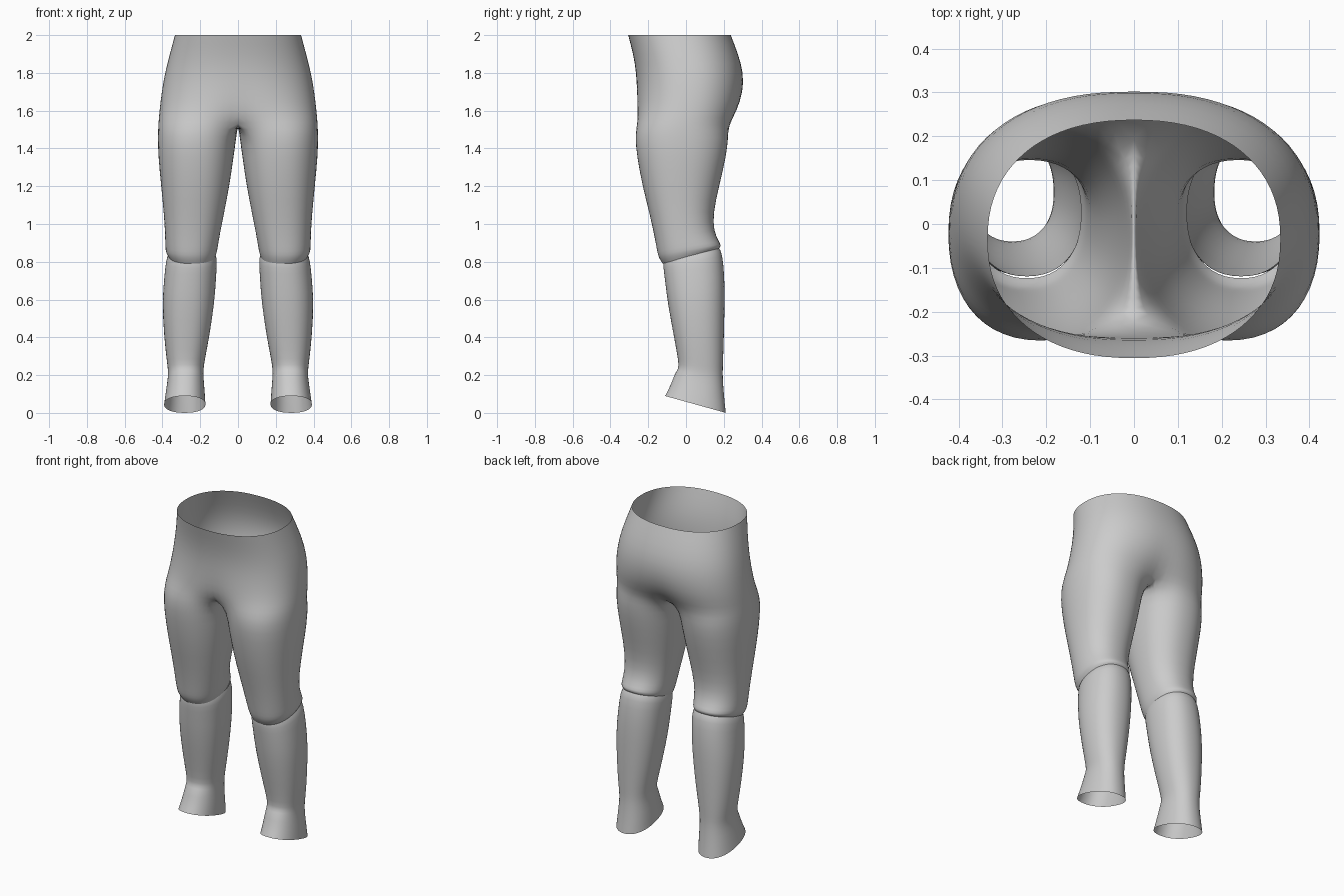
import bpy, bmesh
from math import sin, cos, radians, copysign

if "Cube" in bpy.data.objects:
    bpy.data.objects.remove(bpy.data.objects["Cube"])

OUT, INN = 20, 7          # outer steps and inner-thigh points of each half ring
POW = 2 / 2.25            # slightly squared ellipses


def oval(cx, cy, rx, ry, deg):
    c, s = cos(radians(deg)), sin(radians(deg))
    return cx + rx * copysign(abs(c) ** POW, c), cy + ry * copysign(abs(s) ** POW, s)


def ring(xi, xo, yf, yb, zf, zb, w=0.0):
    """Leg loop (w=0) blending into a half pelvis loop (w=1)."""
    cx, rx, cy, ry = (xi + xo) / 2, (xo - xi) / 2, (yf + yb) / 2, (yb - yf) / 2
    pts = []
    for i in range(OUT + INN + 1):
        if i <= OUT:
            t = i / OUT
            leg = oval(cx, cy, rx, ry, -140 + 280 * t)
            hip = oval(0, cy, xo, ry, -90 + 180 * t)
        else:
            t = (i - OUT) / (INN + 1)
            leg = oval(cx, cy, rx, ry, 140 + 80 * t)
            hip = (0, cy + ry * (1 - 2 * t))
        x = leg[0] * (1 - w) + hip[0] * w
        y = leg[1] * (1 - w) + hip[1] * w
        if w > 0 and (i == 0 or i >= OUT):
            x = 0
        pts.append((x, y, zf + (zb - zf) * (y - yf) / (yb - yf)))
    return pts


def build(name, rows):
    """Skin the rings, leave the centre plane open, mirror and smooth."""
    bm = bmesh.new()
    loops = [[bm.verts.new(p) for p in ring(*r)] for r in rows]
    n = OUT + INN + 1
    for a, b in zip(loops, loops[1:]):
        for i in range(n):
            quad = (a[i], a[(i + 1) % n], b[(i + 1) % n], b[i])
            if any(v.co.x > 1e-5 for v in quad):
                bm.faces.new(quad)
    bmesh.ops.delete(bm, geom=[v for v in bm.verts if not v.link_faces], context='VERTS')
    bmesh.ops.reverse_faces(bm, faces=bm.faces)
    me = bpy.data.meshes.new(name)
    bm.to_mesh(me)
    bm.free()
    me.shade_smooth()
    ob = bpy.data.objects.new(name, me)
    bpy.context.collection.objects.link(ob)
    mir = ob.modifiers.new("mirror", 'MIRROR')
    mir.use_clip = True
    ob.modifiers.new("smooth", 'SUBSURF').levels = 1
    ob.modifiers["smooth"].render_levels = 1


# Hips and thighs: inner x, outer x, front y, back y, front z, back z, blend
build("hips_and_thighs", [
    (0, .335, -.307, .238, 2.0, 2.0, 1),
    (0, .362, -.280, .277, 1.9, 1.9, 1),
    (0, .388, -.264, .305, 1.8, 1.8, 1),
    (0, .405, -.264, .307, 1.7, 1.7, .95),
    (0, .417, -.270, .285, 1.6, 1.6, .8),
    (0, .423, -.272, .240, 1.54, 1.52, .45),
    (.008, .426, -.272, .226, 1.47, 1.46),
    (.022, .424, -.262, .215, 1.36, 1.36),
    (.045, .408, -.232, .177, 1.2, 1.2),
    (.075, .393, -.190, .145, 1.04, 1.06),
    (.098, .386, -.163, .147, .91, .96),
    (.107, .386, -.153, .180, .85, .90),
    (.112, .383, -.145, .187, .82, .885),
    (.120, .368, -.125, .176, .79, .87),
])

# Lower legs, tucked under the knee and flared over the foot
build("lower_legs", [
    (.118, .370, -.120, .176, .795, .872),
    (.110, .382, -.122, .193, .775, .85),
    (.116, .392, -.112, .205, .70, .72),
    (.124, .402, -.098, .206, .58, .60),
    (.150, .393, -.064, .202, .40, .42),
    (.178, .377, -.040, .197, .27, .27),
    (.183, .371, -.040, .195, .235, .22),
    (.183, .371, -.060, .196, .21, .17),
    (.176, .382, -.080, .203, .15, .08),
    (.172, .392, -.112, .212, .09, 0),
])
